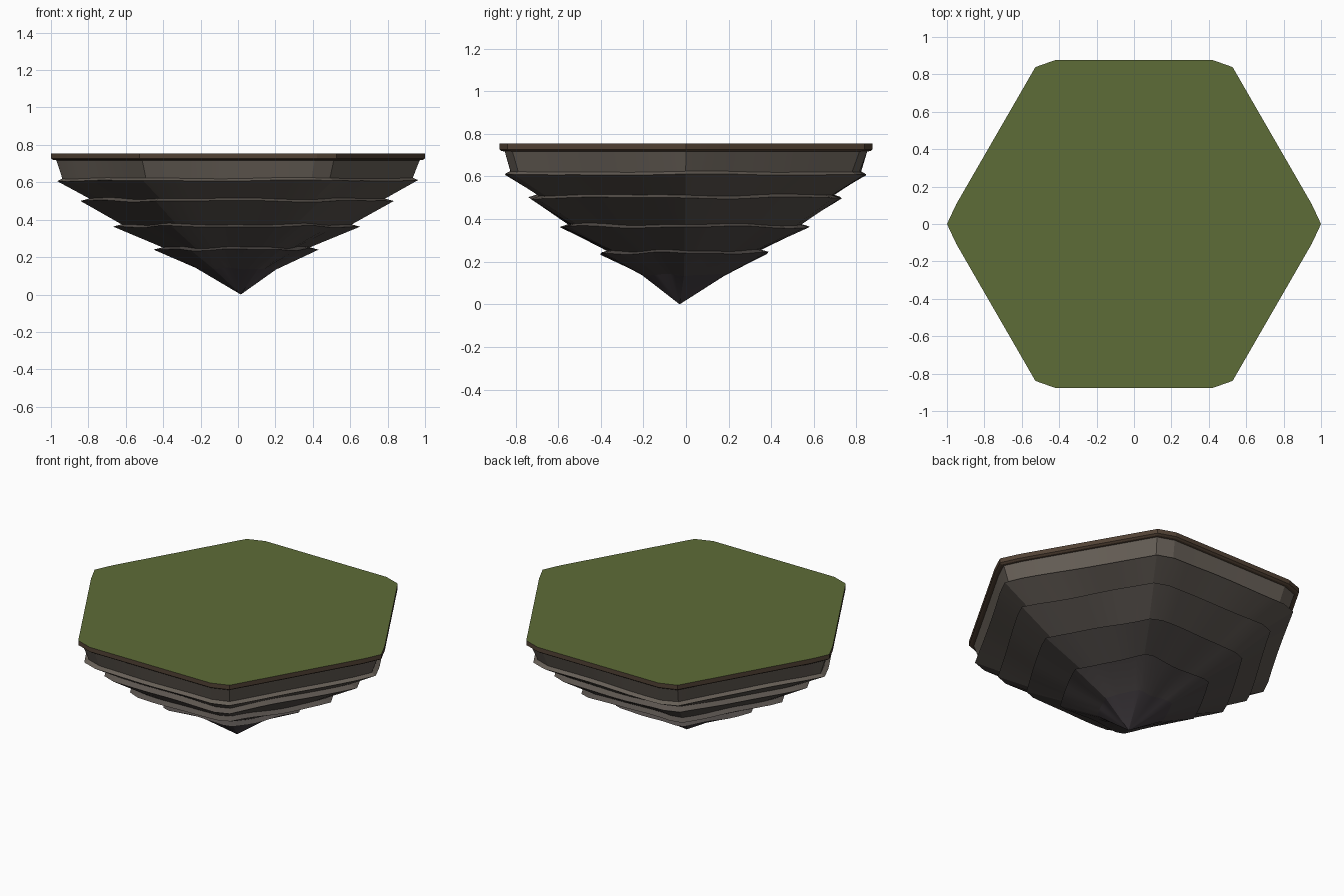
import bpy, bmesh
from math import sin, cos, pi, radians

if "Cube" in bpy.data.objects:
    bpy.data.objects.remove(bpy.data.objects["Cube"])

N = 56            # samples around the outline
APOTHEM = 0.876   # centre to flat side of the hexagon


def material(name, rgb):
    m = bpy.data.materials.new(name)
    m.diffuse_color = (*rgb, 1)
    m.use_nodes = True
    m.node_tree.nodes["Principled BSDF"].inputs["Base Color"].default_value = m.diffuse_color
    return m


def hex_radius(a):
    local = (a % (pi / 3)) - pi / 6
    return min(APOTHEM / cos(local), 1.0)


def ring(bm, scale, z, wobble=0.0, phase=0.0, centre=(0, 0)):
    """Hexagonal ring of vertices, optionally uneven."""
    verts = []
    for i in range(N):
        a = 2 * pi * i / N
        r = hex_radius(a) * scale + wobble * sin(4 * a + phase)
        dz = 0.6 * wobble * (sin(5 * a + phase * 2) + 0.6 * sin(9 * a + phase))
        verts.append(bm.verts.new((centre[0] + r * cos(a), centre[1] + r * sin(a), z + dz)))
    return verts


def bridge(bm, upper, lower, mat=0):
    for i in range(N):
        j = (i + 1) % N
        f = bm.faces.new((upper[i], lower[i], lower[j], upper[j]))
        f.material_index = mat


def fan(bm, verts, tip, mat=0, up=False):
    t = bm.verts.new(tip)
    for i in range(N):
        a, b = verts[i], verts[(i + 1) % N]
        f = bm.faces.new((a, b, t) if up else (b, a, t))
        f.material_index = mat


def finish(bm, name, mats):
    me = bpy.data.meshes.new(name)
    bm.to_mesh(me)
    bm.free()
    ob = bpy.data.objects.new(name, me)
    bpy.context.collection.objects.link(ob)
    for m in mats:
        me.materials.append(m)
    bpy.ops.object.select_all(action='DESELECT')
    ob.select_set(True)
    bpy.context.view_layer.objects.active = ob
    bpy.ops.object.shade_smooth_by_angle(angle=radians(15))
    return ob


# Grass cap
bm = bmesh.new()
fan(bm, ring(bm, 1, 0.755), (0, 0, 0.755), up=True)
finish(bm, "grass_top", [material("grass", (0.11, 0.15, 0.038))])

# Soil rim with a small undercut
bm = bmesh.new()
rings = [ring(bm, s, z) for s, z in ((1, 0.755), (1, 0.727), (0.988, 0.719), (0.96, 0.717))]
for u, l in zip(rings, rings[1:]):
    bridge(bm, u, l)
finish(bm, "soil_rim", [material("soil", (0.085, 0.055, 0.035))])

# Stepped rock: (scale, z, wobble, phase, material of the band below)
profile = [
    (0.972, 0.72, 0.0, 0.0, 0),
    (0.935, 0.622, 0.004, 0.5, 0), (0.963, 0.609, 0.004, 0.5, 1),
    (0.785, 0.513, 0.006, 1.9, 1), (0.832, 0.500, 0.006, 1.9, 2),
    (0.615, 0.375, 0.007, 3.1, 2), (0.660, 0.363, 0.007, 3.1, 3),
    (0.400, 0.252, 0.007, 4.4, 3), (0.448, 0.240, 0.007, 4.4, 4),
    (0.220, 0.138, 0.006, 5.2, 5),
]
bm = bmesh.new()
rings = []
for s, z, w, p, _ in profile:
    k = (0.72 - z) / 0.72
    drift = (-0.015 * k, -0.012 * k)
    rings.append(ring(bm, s, z, w, p, drift))
for u, l, row in zip(rings, rings[1:], profile):
    bridge(bm, u, l, row[4])
fan(bm, rings[-1], (0.015, -0.03, 0.0), mat=5)
rock_mats = [material("rock_%d" % i, c) for i, c in enumerate([
    (0.135, 0.115, 0.095), (0.115, 0.098, 0.084), (0.10, 0.086, 0.076),
    (0.085, 0.074, 0.069), (0.072, 0.062, 0.062), (0.062, 0.052, 0.060)])]
finish(bm, "rock_underside", rock_mats)
